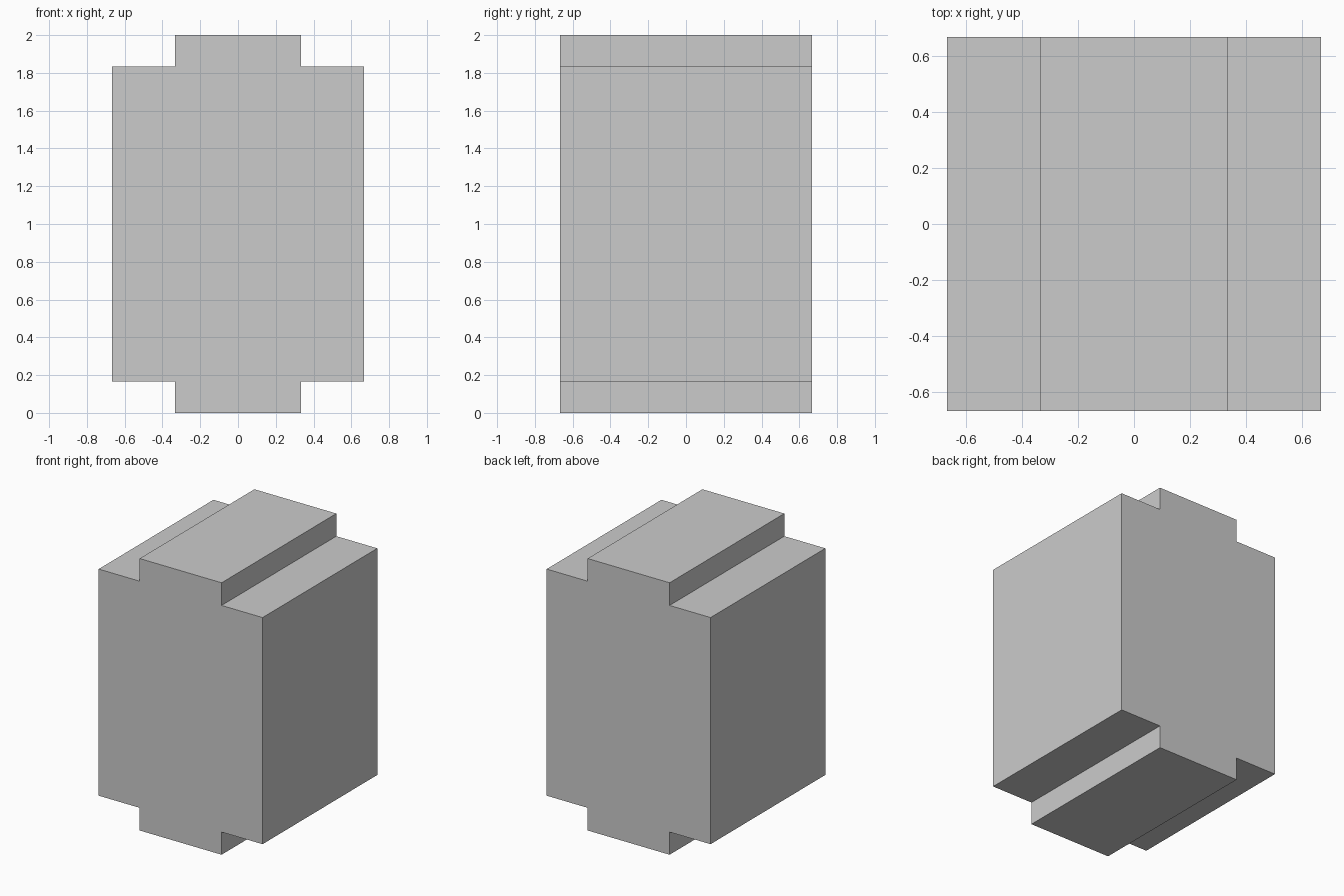
import bpy, bmesh

if "Cube" in bpy.data.objects:
    bpy.data.objects.remove(bpy.data.objects["Cube"])

WIDE, NARROW, DEPTH = 2 / 3, 1 / 3, 4 / 3
HEIGHT, STEP = 2.0, 1 / 6

# Right half of the stepped front profile, mirrored to make the full outline
half = [(NARROW, 0), (NARROW, STEP), (WIDE, STEP),
        (WIDE, HEIGHT - STEP), (NARROW, HEIGHT - STEP), (NARROW, HEIGHT)]
outline = half + [(-x, z) for x, z in reversed(half)]

# Extrude the profile from front to back
bm = bmesh.new()
front = bm.faces.new([bm.verts.new((x, -DEPTH / 2, z)) for x, z in outline])
ext = bmesh.ops.extrude_face_region(bm, geom=[front], use_keep_orig=True)
back = [v for v in ext["geom"] if isinstance(v, bmesh.types.BMVert)]
bmesh.ops.translate(bm, verts=back, vec=(0, DEPTH, 0))
bmesh.ops.recalc_face_normals(bm, faces=bm.faces)

mesh = bpy.data.meshes.new("stepped_block")
bm.to_mesh(mesh)
bm.free()
block = bpy.data.objects.new("stepped_block", mesh)
bpy.context.collection.objects.link(block)
